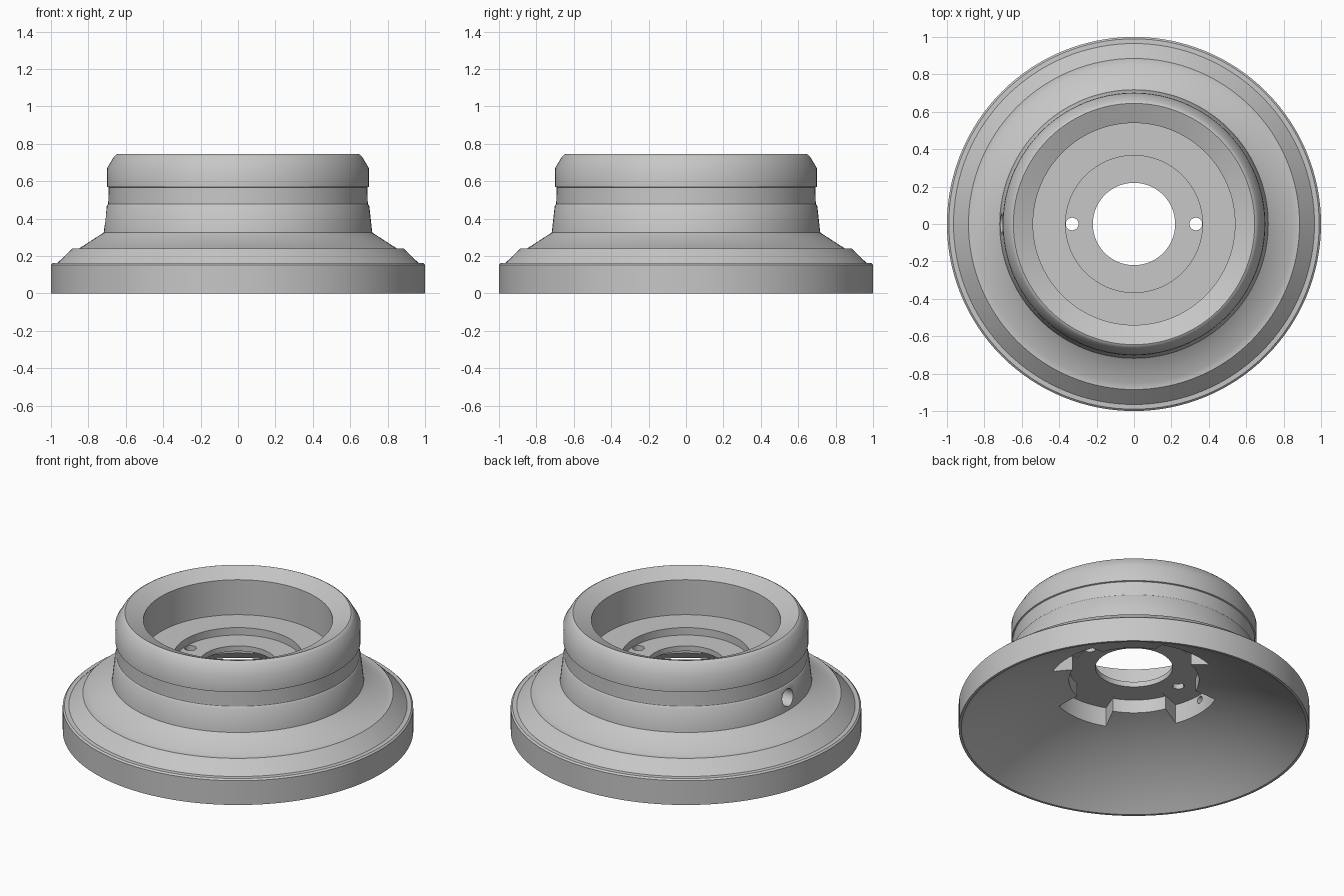
import bpy, bmesh
from math import radians, cos, sin, pi, sqrt

cube = bpy.data.objects.get("Cube")
if cube:
    bpy.data.objects.remove(cube, do_unlink=True)

metal = bpy.data.materials.new("machined_grey")
GREY = (0.57, 0.57, 0.57, 1)
metal.diffuse_color = GREY
metal.use_nodes = True
metal.node_tree.nodes["Principled BSDF"].inputs["Base Color"].default_value = GREY


def make_object(name, bm):
    bmesh.ops.recalc_face_normals(bm, faces=bm.faces)
    mesh = bpy.data.meshes.new(name)
    bm.to_mesh(mesh)
    bm.free()
    mesh.materials.append(metal)
    obj = bpy.data.objects.new(name, mesh)
    bpy.context.collection.objects.link(obj)
    return obj


def revolve(name, profile, steps, start=0, sweep=2 * pi):
    """Turn a closed (radius, height) profile about z into a solid."""
    bm = bmesh.new()
    full = sweep > 6.28
    rings = []
    for i in range(steps if full else steps + 1):
        a = start + sweep * i / steps
        rings.append([bm.verts.new((r * cos(a), r * sin(a), z)) for r, z in profile])
    pairs = list(zip(rings, rings[1:]))
    if full:
        pairs.append((rings[-1], rings[0]))
    else:
        bm.faces.new(rings[0])
        bm.faces.new(rings[-1][::-1])
    n = len(profile)
    for a, b in pairs:
        for j in range(n):
            k = (j + 1) % n
            bm.faces.new((a[j], b[j], b[k], a[k]))
    return make_object(name, bm)


def drill(name, radius, depth, location, sideways=False):
    bm = bmesh.new()
    bmesh.ops.create_cone(bm, cap_ends=True, segments=24, radius1=radius,
                          radius2=radius, depth=depth)
    obj = make_object(name, bm)
    obj.location = location
    if sideways:
        obj.rotation_euler.y = pi / 2
    return obj


# Turned body: outside, rounded rim with funnel, stepped seat and bore
outside = [(1, 0), (1, 0.153), (0.99, 0.162), (0.965, 0.163),
           (0.885, 0.24), (0.85, 0.24), (0.718, 0.325), (0.702, 0.468),
           (0.694, 0.478), (0.692, 0.567), (0.70, 0.57)]
rim = [(0.70, 0.67), (0.664, 0.73), (0.654, 0.741), (0.645, 0.745),
       (0.635, 0.741), (0.54, 0.70)]
seat = [(0.54, 0.48), (0.366, 0.48), (0.366, 0.433), (0.22, 0.433),
        (0.22, 0.40), (0.371, 0.40)]

# Hollow underside is a shallow spherical dome
DOME, LIP, HUB = 1.52, 0.985, 0.371
base = sqrt(DOME ** 2 - LIP ** 2)
radii = [HUB + (LIP - HUB) * i / 16 for i in range(17)]
dome = [(r, sqrt(DOME ** 2 - r ** 2) - base) for r in radii]
body = revolve("flanged_hub", outside + rim + seat + dome, 128)

# Four pockets under the seat
cutters = []
half = radians(21)
for q in range(4):
    cutters.append(revolve("pocket_cutter",
                           [(0.34, 0.1), (0.49, 0.1), (0.49, 0.402), (0.34, 0.402)],
                           12, q * pi / 2 - half, 2 * half))

# Pin holes in the seat and the radial port on the right side
for side in (-1, 1):
    cutters.append(drill("pin_hole_cutter", 0.034, 0.3, (0.331 * side, 0, 0.42)))
cutters.append(drill("port_cutter", 0.053, 0.3, (-0.72, 0, 0.40), True))
cutters.append(drill("port_bore_cutter", 0.022, 0.3, (-0.58, 0, 0.37), True))

bpy.context.view_layer.objects.active = body
for cutter in cutters:
    cutter.hide_render = True
    cut = body.modifiers.new("cut", "BOOLEAN")
    cut.operation = "DIFFERENCE"
    cut.solver = "EXACT"
    cut.object = cutter
    bpy.ops.object.modifier_apply(modifier=cut.name)
for cutter in cutters:
    bpy.data.objects.remove(cutter, do_unlink=True)

bpy.ops.object.select_all(action="DESELECT")
body.select_set(True)
bpy.ops.object.shade_smooth_by_angle(angle=radians(33))
